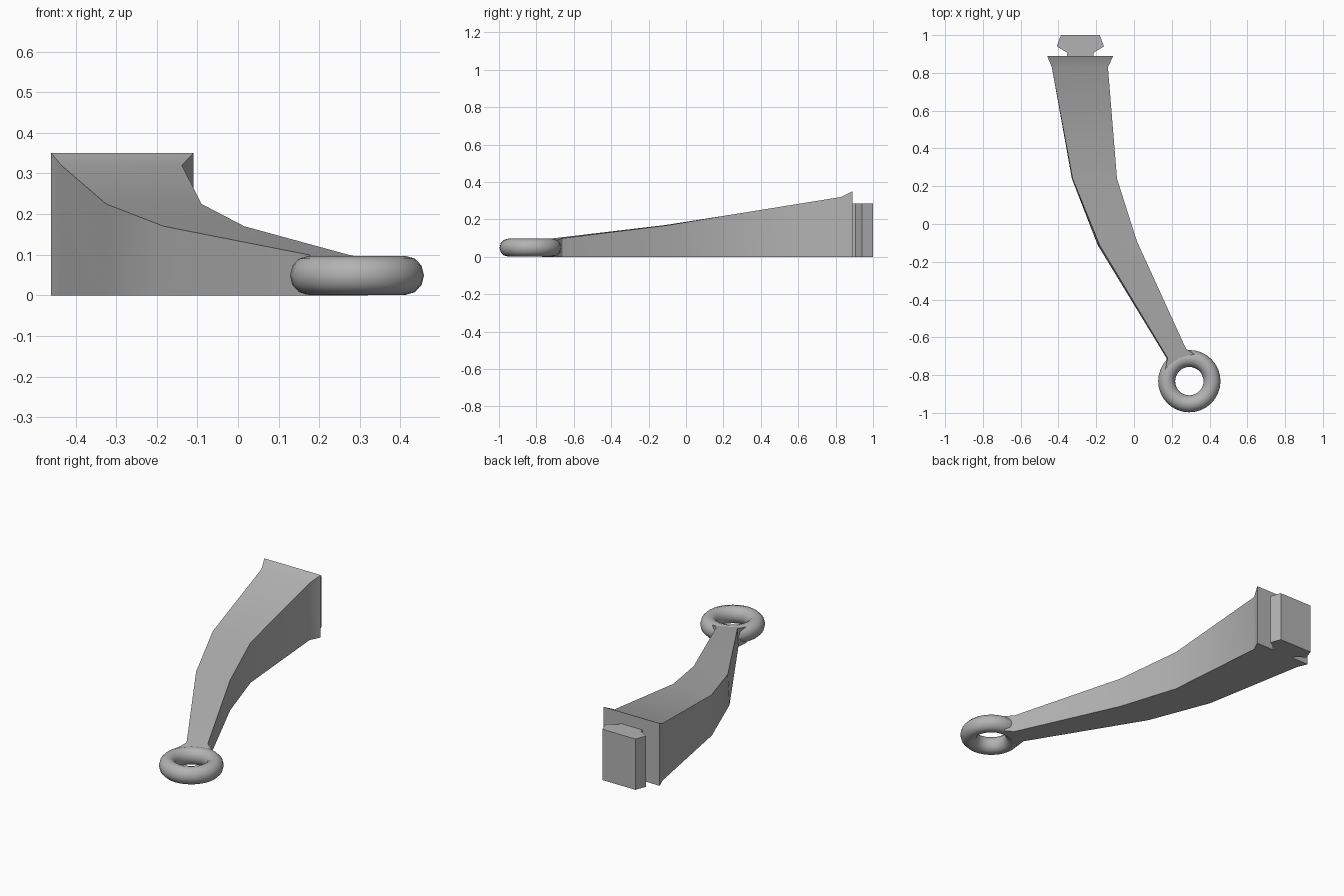
import bpy
import bmesh
import math

cube = bpy.data.objects.get("Cube")
if cube:
    bpy.data.objects.remove(cube, do_unlink=True)

grey = bpy.data.materials.new("plain grey")
grey.use_nodes = True
colour = (0.45, 0.45, 0.45, 1)
grey.diffuse_color = colour
grey.node_tree.nodes["Principled BSDF"].inputs["Base Color"].default_value = colour


def loft(name, rings):
    """Skin a closed solid through rings of equal point count."""
    bm = bmesh.new()
    loops = [[bm.verts.new(p) for p in ring] for ring in rings]
    for a, b in zip(loops, loops[1:]):
        for i in range(len(a)):
            j = (i + 1) % len(a)
            bm.faces.new((a[i], a[j], b[j], b[i]))
    bm.faces.new(loops[0])
    bm.faces.new(loops[-1])
    bmesh.ops.recalc_face_normals(bm, faces=bm.faces)
    mesh = bpy.data.meshes.new(name)
    bm.to_mesh(mesh)
    bm.free()
    obj = bpy.data.objects.new(name, mesh)
    bpy.context.collection.objects.link(obj)
    return finish(obj)


def finish(obj, angle=30):
    obj.data.materials.append(grey)
    bpy.ops.object.select_all(action='DESELECT')
    obj.select_set(True)
    bpy.context.view_layer.objects.active = obj
    bpy.ops.object.shade_smooth_by_angle(angle=math.radians(angle))
    return obj


# Curved tapering arm: left edge, right edge, top height, lean of the sides
sections = [
    ((-0.46, 0.89), (-0.11, 0.89), 0.35, 0),
    ((-0.435, 0.83), (-0.138, 0.83), 0.32, 0),
    ((-0.325, 0.24), (-0.09, 0.24), 0.225, 0.004),
    ((-0.183, -0.11), (0.015, -0.09), 0.17, 0.01),
    ((0.178, -0.71), (0.275, -0.66), 0.099, 0.006),
    ((0.165, -0.77), (0.32, -0.69), 0.09, 0),
]
loft("curved_arm", [
    [(l[0] - lean, l[1], 0), (r[0], r[1], 0), (r[0], r[1], top), (l[0], l[1], top)]
    for l, r, top, lean in sections])

# Dovetail tab at the back: mirrored half-profile, extruded upwards
half = [(0.07, 0.885), (0.07, 0.907), (0.125, 0.94), (0.103, 1.0)]
middle = -0.284
profile = [(middle + x, y) for x, y in half]
profile += [(middle - x, y) for x, y in reversed(half)]
loft("dovetail_tab", [[(x, y, z) for x, y in profile] for z in (0, 0.285)])

# Ring at the front end
bpy.ops.mesh.primitive_torus_add(
    major_segments=32, minor_segments=12, major_radius=0.12,
    minor_radius=0.045, location=(0.293, -0.832, 0.049))
ring = bpy.context.object
ring.name = "end_ring"
ring.scale.z = 1.06
finish(ring, 40)
